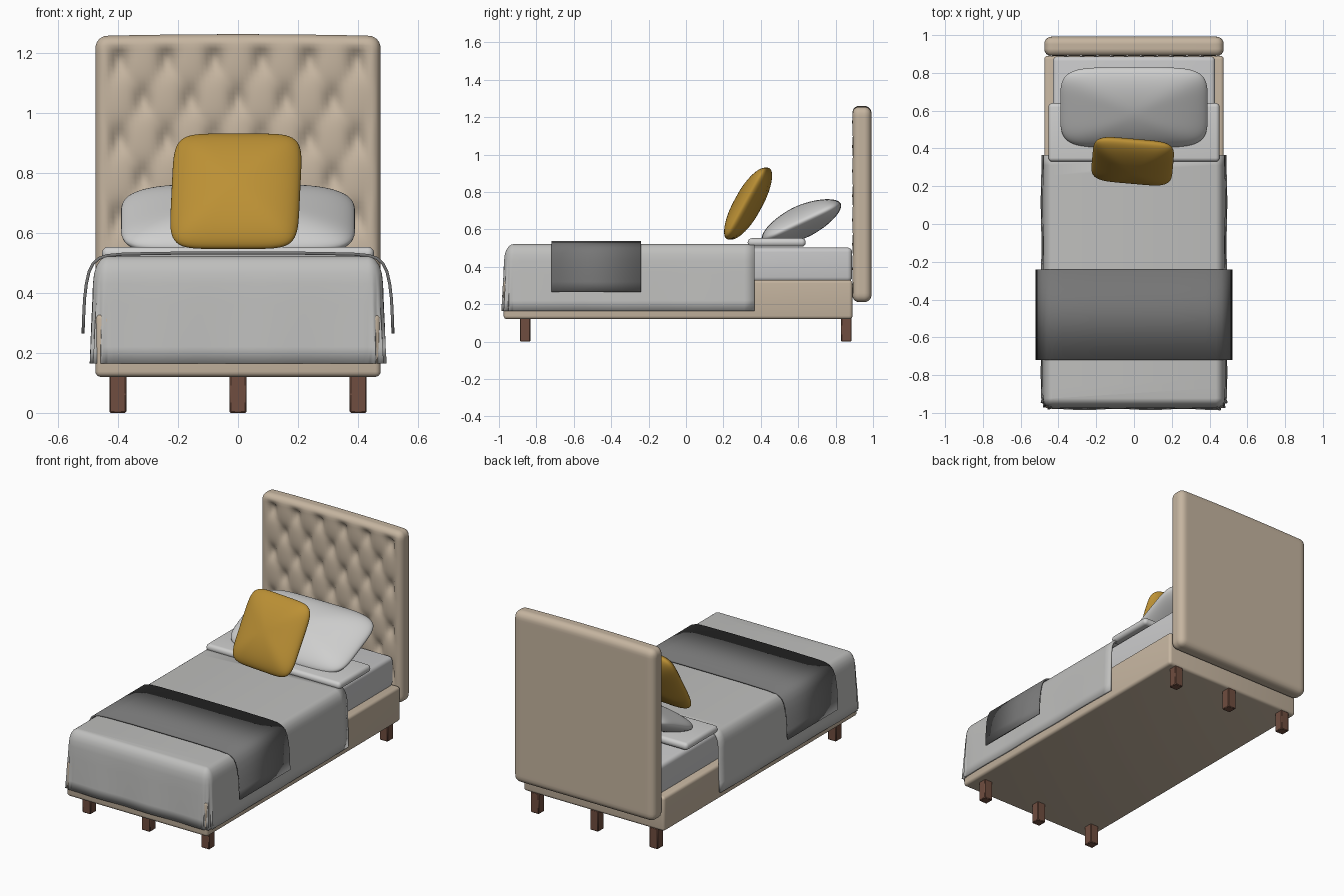
import bpy, bmesh, math
from mathutils import Vector

if "Cube" in bpy.data.objects:
    bpy.data.objects.remove(bpy.data.objects["Cube"])


def material(name, rgb):
    m = bpy.data.materials.new(name)
    m.diffuse_color = (*rgb, 1)
    m.use_nodes = True
    m.node_tree.nodes["Principled BSDF"].inputs["Base Color"].default_value = m.diffuse_color
    return m


BEIGE = material("beige upholstery", (0.56, 0.46, 0.35))
LINEN = material("grey linen", (0.52, 0.52, 0.51))
SHEET = material("pale sheet", (0.58, 0.58, 0.585))
PILLOW = material("pillow white", (0.62, 0.62, 0.615))
MUSTARD = material("mustard", (0.50, 0.28, 0.035))
CHARCOAL = material("charcoal", (0.18, 0.18, 0.18))
WOOD = material("dark wood", (0.16, 0.075, 0.05))


def finish(name, bm, mat, angle=40):
    me = bpy.data.meshes.new(name)
    bm.to_mesh(me)
    bm.free()
    ob = bpy.data.objects.new(name, me)
    bpy.context.collection.objects.link(ob)
    me.materials.append(mat)
    bpy.ops.object.select_all(action='DESELECT')
    ob.select_set(True)
    bpy.context.view_layer.objects.active = ob
    bpy.ops.object.shade_smooth_by_angle(angle=math.radians(angle))
    return ob


def box(name, lo, hi, mat, r, seg=4):
    """Bevelled box between two corners."""
    lo, hi = Vector(lo), Vector(hi)
    bm = bmesh.new()
    bmesh.ops.create_cube(bm, size=1)
    for v in bm.verts:
        v.co = (lo + hi) / 2 + v.co * (hi - lo)
    bmesh.ops.bevel(bm, geom=bm.edges[:], offset=r, segments=seg, profile=0.5, affect='EDGES')
    return finish(name, bm, mat)


def dense_cube(cuts):
    bm = bmesh.new()
    bmesh.ops.create_cube(bm, size=2)
    bmesh.ops.subdivide_edges(bm, edges=bm.edges[:], cuts=cuts, use_grid_fill=True)
    return bm


def cushion(name, centre, size, rot, mat, p=5, q=1.8):
    """Soft pillow: squarish outline, lens-shaped section."""
    bm = dense_cube(23)
    for v in bm.verts:
        x, y, z = v.co
        a = (abs(x) ** p + abs(y) ** p) ** (1 / p)
        k = (a ** q + abs(z) ** q) ** (-1 / q)
        v.co = Vector((x * size[0], y * size[1], z * size[2])) * k / 2
    ob = finish(name, bm, mat, 80)
    ob.location = centre
    ob.rotation_euler = [math.radians(d) for d in rot]
    return ob


# Legs
for row, y in (("front", -0.86), ("back", 0.857)):
    for side, x in (("left", -0.4), ("middle", 0), ("right", 0.4)):
        box(f"{row}_{side}_leg", (x - 0.028, y - 0.028, 0), (x + 0.028, y + 0.028, 0.125), WOOD, 0.004, 1)

# Bed base and mattress
box("bed_base", (-0.475, -0.975, 0.12), (0.475, 0.89, 0.33), BEIGE, 0.018)
box("mattress", (-0.43, -0.93, 0.32), (0.43, 0.888, 0.503), SHEET, 0.025)

# Tufted headboard: rounded slab with a diamond pattern pressed into the front
HX, HY, HZ, R = 0.475, 0.052, 0.522, 0.04
CZ = 0.733
bm = dense_cube(63)
for v in bm.verts:
    c = Vector((v.co.x * HX, v.co.y * HY, v.co.z * HZ))
    inner = Vector((max(-HX + R, min(HX - R, c.x)), max(-HY + R, min(HY - R, c.y)),
                    max(-HZ + R, min(HZ - R, c.z))))
    front = v.co.y < -0.99
    d = c - inner
    if d.length > 1e-6:
        c = inner + d.normalized() * R
    x, z = c.x, c.z + CZ
    if front:
        a = math.pi * ((x - 0.079) / 0.158 + (z - 1.17) / 0.26)
        b = math.pi * ((x - 0.079) / 0.158 - (z - 1.17) / 0.26)
        sa, sb = abs(math.sin(a)), abs(math.sin(b))
        press = 0.028 * math.exp(-1.8 * (sa * sa + sb * sb)) + 0.006 * (1 - math.sqrt(sa * sb))
        edge = min(HX - abs(x), HZ - abs(c.z))
        c.y += press * max(0, min(1, (edge - 0.02) / 0.04))
    if c.z > 0:
        c.z += 0.006 * (1 - (x / HX) ** 2) * c.z / HZ
    v.co = (c.x, c.y + 0.94, c.z + CZ)
finish("headboard", bm, BEIGE, 80)

# Duvet: U-shaped draped skirt around sides and foot, closed on top
DX, HEAD, FOOT, CR = 0.492, 0.365, -0.982, 0.06
half = [(DX, HEAD + (FOOT + CR - HEAD) * i / 24, 1, 0) for i in range(24)]
for i in range(13):
    t = math.pi / 2 * i / 12
    half.append((DX - CR + CR * math.cos(t), FOOT + CR - CR * math.sin(t), math.cos(t), -math.sin(t)))
half += [((DX - CR) * (1 - i / 24), FOOT, 0, -1) for i in range(1, 25)]
path = half + [(-x, y, -nx, ny) for x, y, nx, ny in half[-2::-1]]
levels = [(0, 0.165), (0.002, 0.22), (0.004, 0.29), (0.007, 0.36), (0.009, 0.43), (0.013, 0.465),
          (0.021, 0.49), (0.033, 0.508), (0.046, 0.518), (0.058, 0.521)]
bm = bmesh.new()
rings = []
for inset, z in levels:
    ring = []
    sag = max(0, (0.46 - z) / 0.3)
    for x, y, nx, ny in path:
        corner = abs(nx * ny) * 2
        wave = sag * (0.003 * math.sin(18 * x) * abs(ny) + 0.002 * math.sin(14 * y) * abs(nx)
                      + corner * (0.006 + 0.009 * math.sin(14 * math.atan2(ny, abs(nx)))))
        o = wave - inset
        ring.append(bm.verts.new((x + nx * o, y + ny * o, z)))
    rings.append(ring)
for low, up in zip(rings, rings[1:]):
    for i in range(len(path) - 1):
        bm.faces.new((low[i + 1], low[i], up[i], up[i + 1]))
bm.faces.new(rings[-1][::-1])
duvet = finish("duvet", bm, LINEN, 60)
mod = duvet.modifiers.new("thickness", 'SOLIDIFY')
mod.thickness, mod.offset = 0.012, -1

# Folded-back duvet edge
box("duvet_fold", (-0.453, 0.33, 0.508), (0.453, 0.64, 0.553), PILLOW, 0.021, 5)

# Throw blanket: thin strip draped across the foot
side = [(0.516, 0.265), (0.514, 0.32), (0.511, 0.38), (0.505, 0.43), (0.496, 0.47), (0.482, 0.498),
        (0.462, 0.515), (0.435, 0.524), (0.38, 0.529), (0.2, 0.532)]
strip = side + [(-x, z) for x, z in side[::-1]]
bm = bmesh.new()
rows = [[bm.verts.new((x, y, z)) for x, z in strip] for y in (-0.72, -0.24)]
for i in range(len(strip) - 1):
    bm.faces.new((rows[0][i + 1], rows[0][i], rows[1][i], rows[1][i + 1]))
throw = finish("throw_blanket", bm, CHARCOAL, 40)
mod = throw.modifiers.new("thickness", 'SOLIDIFY')
mod.thickness, mod.offset = 0.01, 0

# Pillow and accent cushion
cushion("pillow", (0, 0.617, 0.64), (0.78, 0.465, 0.175), (25, 0, 0), PILLOW)
cushion("accent_cushion", (-0.007, 0.332, 0.738), (0.43, 0.435, 0.145), (61, 0, -5), MUSTARD, 6)
